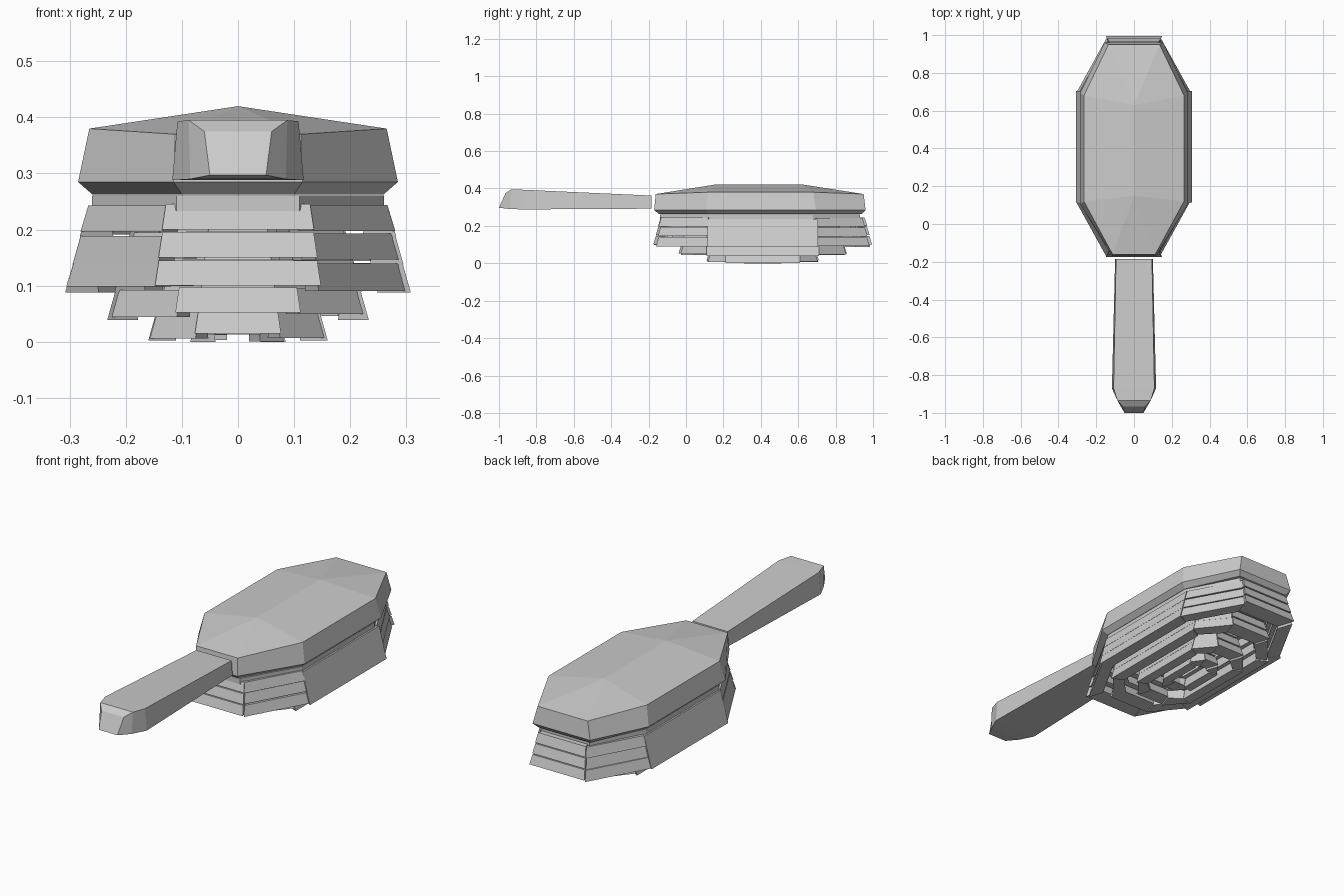
import bpy, bmesh, random
from mathutils import Vector

if "Cube" in bpy.data.objects:
    bpy.data.objects.remove(bpy.data.objects["Cube"])

random.seed(4)


def finish(name, bm):
    bmesh.ops.recalc_face_normals(bm, faces=bm.faces[:])
    me = bpy.data.meshes.new(name)
    bm.to_mesh(me)
    bm.free()
    ob = bpy.data.objects.new(name, me)
    bpy.context.collection.objects.link(ob)
    return ob


def bridge(bm, a, b):
    n = len(a)
    for i in range(n):
        j = (i + 1) % n
        bm.faces.new((a[i], a[j], b[j], b[i]))


def octagon(side, front, back, y0, y1, y2, y3, z_end, z_side):
    half = [(front, y0, z_end), (side, y1, z_side), (side, y2, z_side), (back, y3, z_end)]
    return half + [(-x, y, z) for x, y, z in reversed(half)]


# head: bevelled octagonal body with a short raised ridge on top
bm = bmesh.new()
loops = [octagon(.26, .10, .14, -.145, .12, .68, .94, .263, .263),
         octagon(.285, .115, .155, -.17, .105, .695, .96, .285, .285),
         octagon(.265, .112, .135, -.162, .12, .68, .95, .37, .38)]
rings = [[bm.verts.new(p) for p in lp] for lp in loops]
bridge(bm, rings[0], rings[1])
bridge(bm, rings[1], rings[2])
bm.faces.new(rings[0])
r = rings[2]
a, b = bm.verts.new((0, .15, .42)), bm.verts.new((0, .63, .42))
for f in [(r[0], r[1], a), (r[1], r[2], b, a), (r[2], r[3], b), (r[3], r[4], b),
          (r[4], r[5], b), (r[5], r[6], a, b), (r[6], r[7], a), (r[7], r[0], a)]:
    bm.faces.new(f)
finish("head", bm)

# handle: lofted four-sided bar with a tapered tip
bm = bmesh.new()
sections = []
# bottom y, top y, bottom half width, top half width, bottom z, top z
for yb, yt, wb, wt, zb, zt in [(-.185, -.185, .10, .095, .292, .362),
                               (-.87, -.87, .117, .108, .288, .393),
                               (-.94, -.935, .085, .088, .29, .395),
                               (-1.0, -.965, .05, .06, .297, .375)]:
    sections.append([bm.verts.new(p) for p in
                     ((-wb, yb, zb), (wb, yb, zb), (wt, yt, zt), (-wt, yt, zt))])
for s, t in zip(sections, sections[1:]):
    bridge(bm, s, t)
bm.faces.new(sections[0])
bm.faces.new(sections[-1])
finish("handle", bm)


# bristles: concentric octagonal rings of flared, slightly uneven blocks
def outline(hx, hy, side_y):
    cy = .41
    end = hx * .48
    half = [(end, cy - hy), (hx, cy - side_y), (hx, cy + side_y), (end, cy + hy)]
    return [Vector((x, y)) for x, y in half + [(-x, y) for x, y in reversed(half)]]


def bristle_ring(name, hx, hy, side_y, bottom, layers, thick):
    bm = bmesh.new()
    for k in range(layers):
        shrink = .013 * k
        z0 = bottom + .05 * k
        z1 = min(z0 + .05, .262)
        outs = [outline(hx - shrink - d, hy - shrink - d, side_y) for d in (0, .014)]
        ins = [outline(hx - shrink - d, hy - shrink - d * 1.5, side_y * .9)
               for d in (thick, thick - .008)]
        for i in range(8):
            j = (i + 1) % 8
            is_side = i in (1, 5)
            is_end = i in (3, 7)
            lift = 0 if is_side else (.013 if is_end else random.uniform(0, .012))
            push = 1 if is_side or is_end else random.uniform(.97, 1.0)
            pts = []
            for lvl, z in ((0, z0 + lift), (1, min(z1 + lift * .6, .262))):
                for v, s in ((outs[lvl][i], push), (outs[lvl][j], push),
                             (ins[lvl][j], 1), (ins[lvl][i], 1)):
                    pts.append((v.x * s, .41 + (v.y - .41) * s, z))
            vs = [bm.verts.new(p) for p in pts]
            bridge(bm, vs[:4], vs[4:])
            bm.faces.new(vs[:4])
            bm.faces.new(vs[4:])
    finish(name, bm)


bristle_ring("bristles_outer", .308, .585, .295, .0875, 3, .06)
bristle_ring("bristles_middle", .233, .45, .30, .039, 4, .055)
bristle_ring("bristles_inner", .16, .30, .20, .002, 5, .05)
bristle_ring("bristles_core", .085, .16, .10, 0, 5, .045)

# bristle base plate under the head
bm = bmesh.new()
p = octagon(.26, .11, .13, -.14, .12, .68, .93, 0, 0)
lo = [bm.verts.new((x, y, .233)) for x, y, z in p]
hi = [bm.verts.new((x, y, .261)) for x, y, z in p]
bridge(bm, lo, hi)
bm.faces.new(lo)
bm.faces.new(hi)
finish("bristle_plate", bm)
